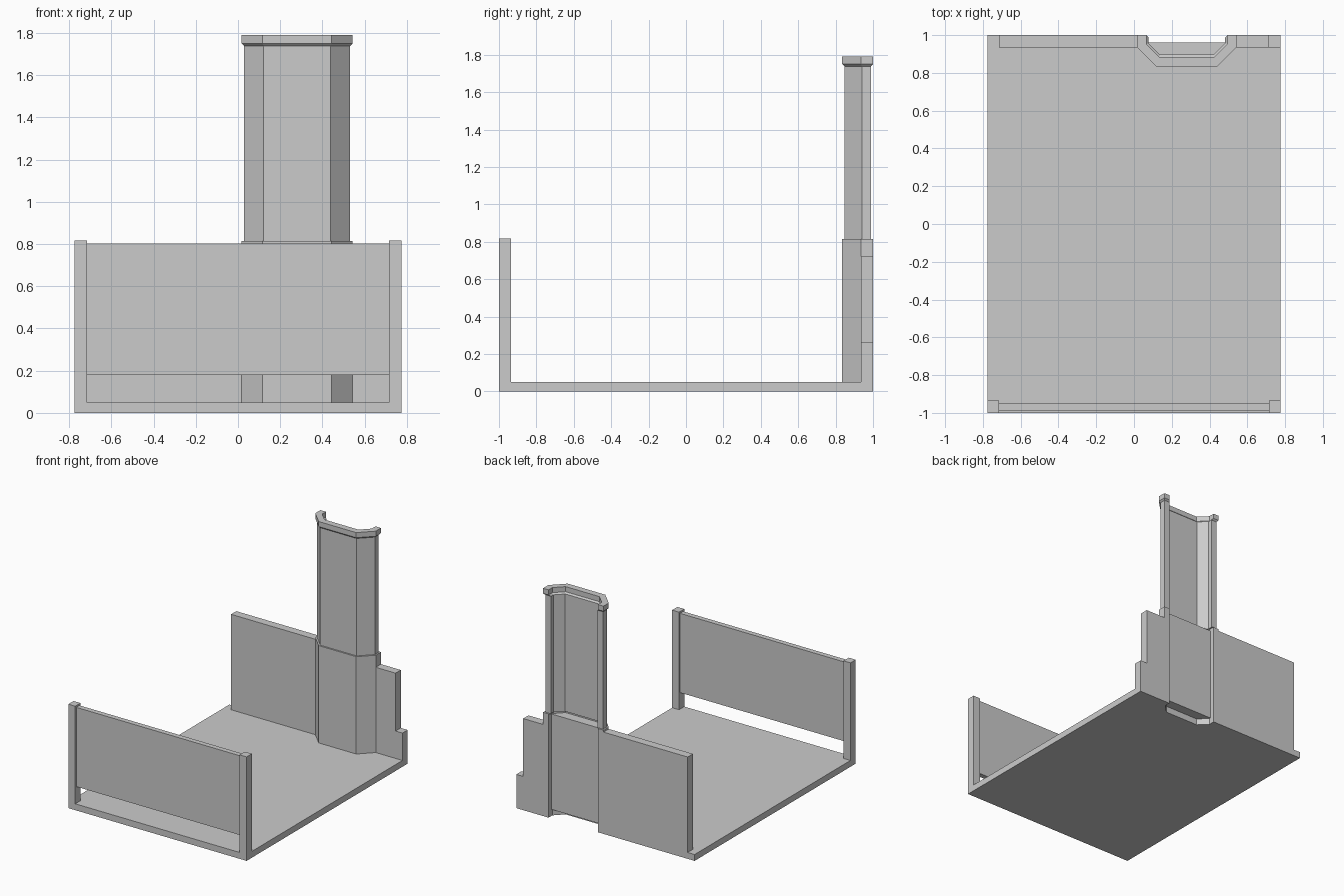
import bpy, bmesh

if "Cube" in bpy.data.objects:
    bpy.data.objects.remove(bpy.data.objects["Cube"])

CX = 0.28  # chimney centre


def loft(name, rings):
    """Closed mesh from equal-length rings of 3D points, bottom to top."""
    bm = bmesh.new()
    loops = [[bm.verts.new(p) for p in r] for r in rings]
    n = len(loops[0])
    for a, b in zip(loops, loops[1:]):
        for i in range(n):
            j = (i + 1) % n
            bm.faces.new((a[i], a[j], b[j], b[i]))
    bm.faces.new(loops[0][::-1])
    bm.faces.new(loops[-1])
    bmesh.ops.recalc_face_normals(bm, faces=bm.faces)
    me = bpy.data.meshes.new(name)
    bm.to_mesh(me)
    bm.free()
    ob = bpy.data.objects.new(name, me)
    bpy.context.collection.objects.link(ob)
    return ob


def prism(name, pts, z0, z1):
    return loft(name, [[(x, y, z) for x, y in pts] for z in (z0, z1)])


def box(name, x0, x1, y0, y1, z0, z1):
    return prism(name, [(x0, y0), (x1, y0), (x1, y1), (x0, y1)], z0, z1)


def half_hex(half, front, yf, yc, yb, d=0.0):
    """Open half-hexagon outline, back left to back right, inset by d."""
    left = [(half - d, yb - d), (half - d, yc + 0.4 * d), (front - 0.4 * d, yf + d)]
    return [(CX - x, y) for x, y in left] + [(CX + x, y) for x, y in left[::-1]]


def shell_section(d):
    return half_hex(0.263, 0.163, 0.835, 0.935, 1.0, d) + \
        half_hex(0.215, 0.147, 0.885, 0.953, 1.0, d)[::-1]


inner = half_hex(0.215, 0.147, 0.885, 0.953, 1.0)

# Floor with the chimney recess cut in its back edge
prism("floor", [(-0.775, 1), (-0.775, -1), (0.775, -1), (0.775, 1)] + inner[::-1], 0, 0.05)

# Chimney shell: base, narrower shaft, flared cap
profile = [(0.05, 0), (0.815, 0), (0.815, 0.012), (1.738, 0.012), (1.75, 0), (1.79, 0)]
loft("chimney_shell", [[(x, y, z) for x, y in shell_section(d)] for z, d in profile])

# Infill behind the chimney base
prism("chimney_infill", half_hex(0.215, 0.147, 0.885, 0.953, 0.962), 0.05, 0.80)

# Back wall, stepped down on the right
box("back_wall_left", -0.715, CX - 0.263, 0.935, 1, 0.05, 0.80)
prism_pts = [(0.543, 0.05), (0.775, 0.05), (0.775, 0.265), (0.715, 0.265), (0.715, 0.72), (0.543, 0.72)]
loft("back_wall_right", [[(x, y, z) for x, z in prism_pts] for y in (0.935, 1)])

# Front posts and raised panel
for side, s in (("left", -1), ("right", 1)):
    xs = sorted((s * 0.715, s * 0.775))
    box("front_post_" + side, xs[0], xs[1], -1, -0.935, 0.05, 0.817)
box("front_panel", -0.715, 0.715, -0.987, -0.947, 0.18, 0.803)
